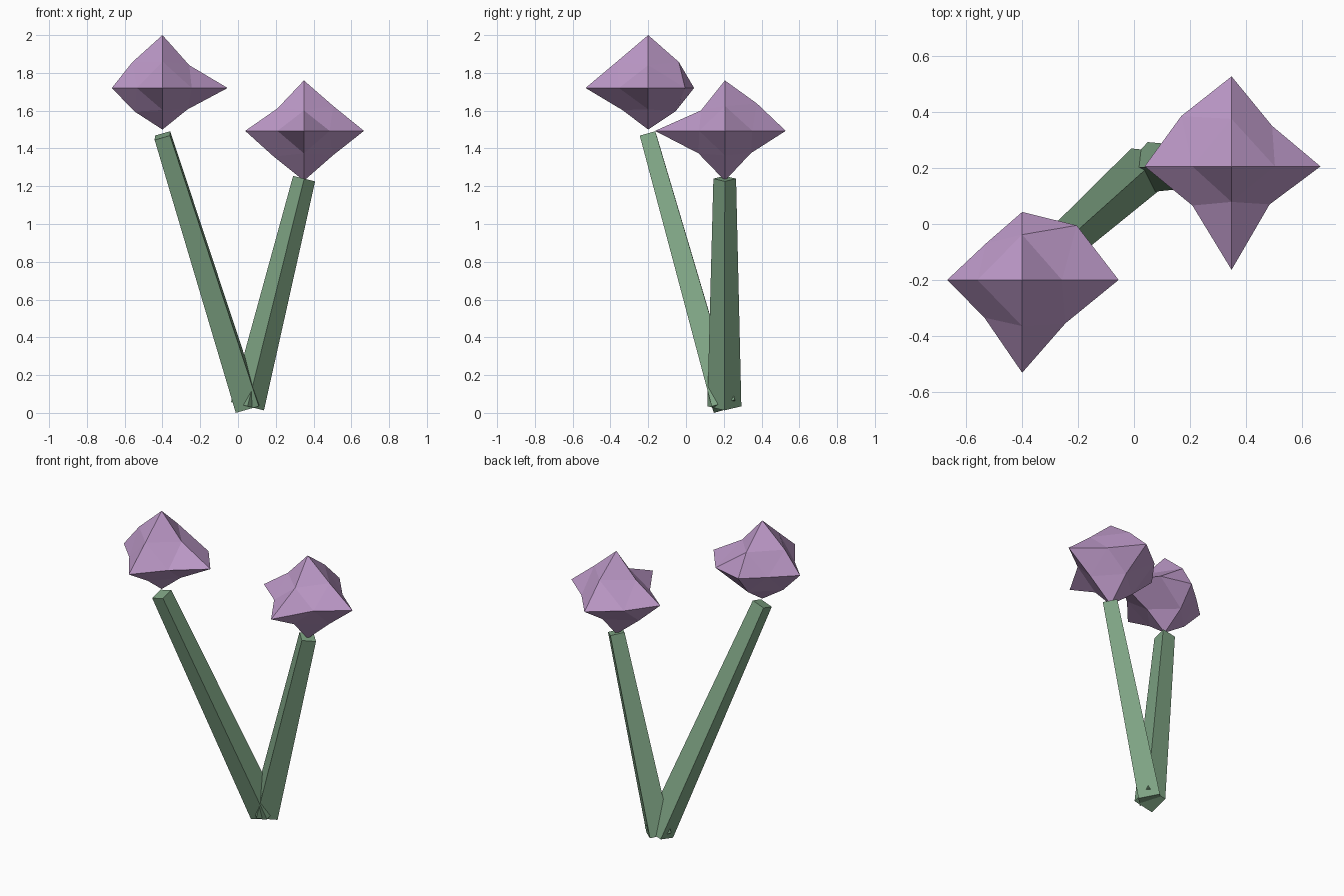
import bpy, bmesh, math
from mathutils import Vector

if "Cube" in bpy.data.objects:
    bpy.data.objects.remove(bpy.data.objects["Cube"])


def material(name, color):
    m = bpy.data.materials.new(name)
    m.diffuse_color = color
    m.use_nodes = True
    m.node_tree.nodes["Principled BSDF"].inputs["Base Color"].default_value = m.diffuse_color
    return m


green = material("stem_green", (0.21, 0.37, 0.23, 1))
lilac = material("petal_lilac", (0.51, 0.32, 0.58, 1))
FLAT = 0.85  # vertical squash of the blossoms
SIGNS = [(1, 1), (1, -1), (-1, 1), (-1, -1)]


def add(name, bm, mat):
    bmesh.ops.recalc_face_normals(bm, faces=bm.faces)
    me = bpy.data.meshes.new(name)
    bm.to_mesh(me)
    bm.free()
    me.materials.append(mat)
    ob = bpy.data.objects.new(name, me)
    bpy.context.collection.objects.link(ob)
    return ob


def blossom(name, centre, tips, xy, xz, yz):
    """Octahedron split once, with uneven tips and edge midpoints."""
    bm = bmesh.new()
    tip, mid = {}, {}
    for i, length in enumerate(tips):
        axis, s = i // 2, 1 - 2 * (i % 2)
        p = Vector((0, 0, 0))
        p[axis] = s * length
        tip[axis, s] = bm.verts.new(p)
    for (a, b), sizes in zip(((0, 1), (0, 2), (1, 2)), (xy, xz, yz)):
        for (s, t), r in zip(SIGNS, sizes):
            p = Vector((0, 0, 0))
            p[a], p[b] = s * r, t * r
            p.z *= FLAT
            mid[frozenset(((a, s), (b, t)))] = bm.verts.new(p)
    for sx, sy in SIGNS:
        for sz in (1, -1):
            k = [(0, sx), (1, sy), (2, sz)]
            m = [mid[frozenset((k[i], k[(i + 1) % 3]))] for i in range(3)]
            bm.faces.new(m)
            for i in range(3):
                bm.faces.new((tip[k[i]], m[i], m[i - 1]))
    add(name, bm, lilac).location = centre


def stem(name, base, top):
    """Tapered four-sided stem with one corner facing its lean."""
    base, top = Vector(base), Vector(top)
    d = top - base
    bm = bmesh.new()
    bmesh.ops.create_cone(bm, cap_ends=True, segments=4, radius1=0.09,
                          radius2=0.06, depth=d.length)
    ob = add(name, bm, green)
    ob.location = (base + top) / 2
    ob.rotation_euler = (0, math.atan2(math.hypot(d.x, d.y), d.z), math.atan2(d.y, d.x))


# Stems sharing one base
root = (0.05, 0.203, 0.035)
stem("tall_stem", root, (-0.4, -0.2, 1.468))
stem("short_stem", root, (0.35, 0.205, 1.24))

# Blossoms: tips are +x -x +y -y +z -z, then midpoints per plane
blossom("tall_blossom", (-0.4, -0.2, 1.72),
        (0.345, 0.268, 0.243, 0.332, 0.28, 0.22),
        (0.195, 0.155, 0.13, 0.135), (0.142, 0.133, 0.16, 0.147),
        (0.162, 0.145, 0.165, 0.137))
blossom("short_blossom", (0.349, 0.206, 1.493),
        (0.318, 0.311, 0.322, 0.37, 0.267, 0.264),
        (0.145, 0.136, 0.18, 0.14), (0.155, 0.153, 0.14, 0.16),
        (0.17, 0.138, 0.127, 0.14))
